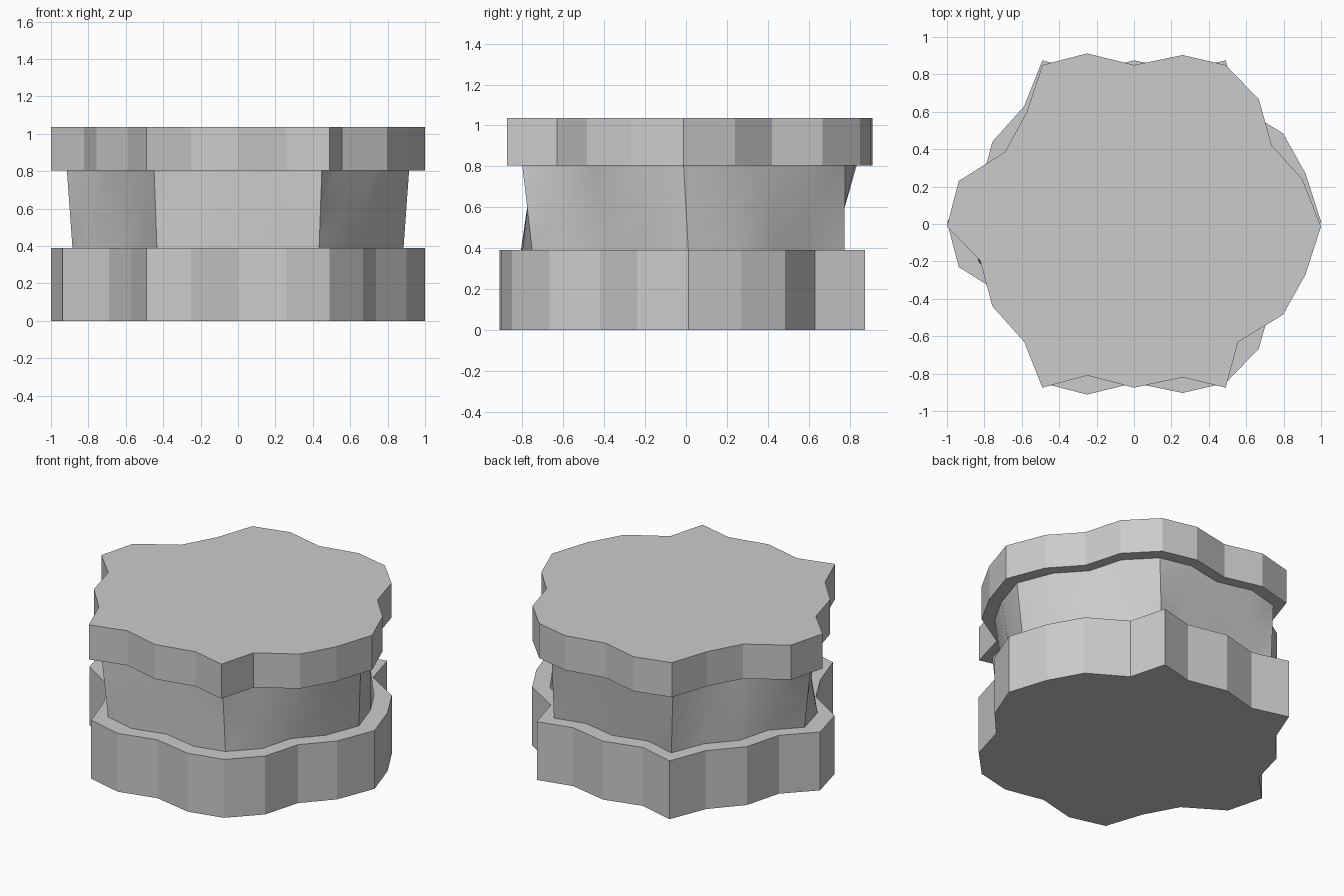
import bpy, bmesh

if "Cube" in bpy.data.objects:
    bpy.data.objects.remove(bpy.data.objects["Cube"])

# Wavy hexagon outline of the upper slab (six sides, four segments each)
UPPER = [(1, -.013), (.90, .24), (.737, .42), (.667, .667), (.49, .85),
         (.26, .903), (0, .85), (-.25, .912), (-.49, .85),
         (-.573, .60), (-.69, .385), (-.937, .23), (-1, -.013),
         (-.823, -.195), (-.757, -.44), (-.587, -.63), (-.49, -.875),
         (-.25, -.81), (0, -.875), (.26, -.82), (.49, -.875),
         (.557, -.63), (.797, -.485), (.917, -.27)]

# Lower slab is the same outline mirrored front to back, point order matched
N = len(UPPER)
LOWER = [(UPPER[-i % N][0], -UPPER[-i % N][1]) for i in range(N)]


def scaled(outline, s):
    return [(x * s, y * s) for x, y in outline]


def blend(a, b, t):
    return [(p[0] + (q[0] - p[0]) * t, p[1] + (q[1] - p[1]) * t) for p, q in zip(a, b)]


def loft(name, rings):
    """Closed solid through a stack of (outline, z) rings."""
    bm = bmesh.new()
    loops = [[bm.verts.new((x, y, z)) for x, y in o] for o, z in rings]
    for a, b in zip(loops, loops[1:]):
        for i in range(N):
            j = (i + 1) % N
            bm.faces.new((a[i], a[j], b[j], b[i]))
    bm.faces.new(loops[0][::-1])
    bm.faces.new(loops[-1])
    me = bpy.data.meshes.new(name)
    bm.to_mesh(me)
    bm.free()
    ob = bpy.data.objects.new(name, me)
    bpy.context.collection.objects.link(ob)
    return ob


# Slabs
loft("lower_slab", [(LOWER, 0), (LOWER, .39)])
loft("upper_slab", [(UPPER, .805), (UPPER, 1.036)])

# Recessed neck blending from one outline to the other
foot, head = scaled(LOWER, .885), scaled(UPPER, .915)
neck = loft("neck", [(foot, .39), (blend(foot, head, .5), .6), (head, .805)])
bpy.context.view_layer.objects.active = neck
neck.select_set(True)
bpy.ops.object.shade_smooth_by_angle(angle=.6)
